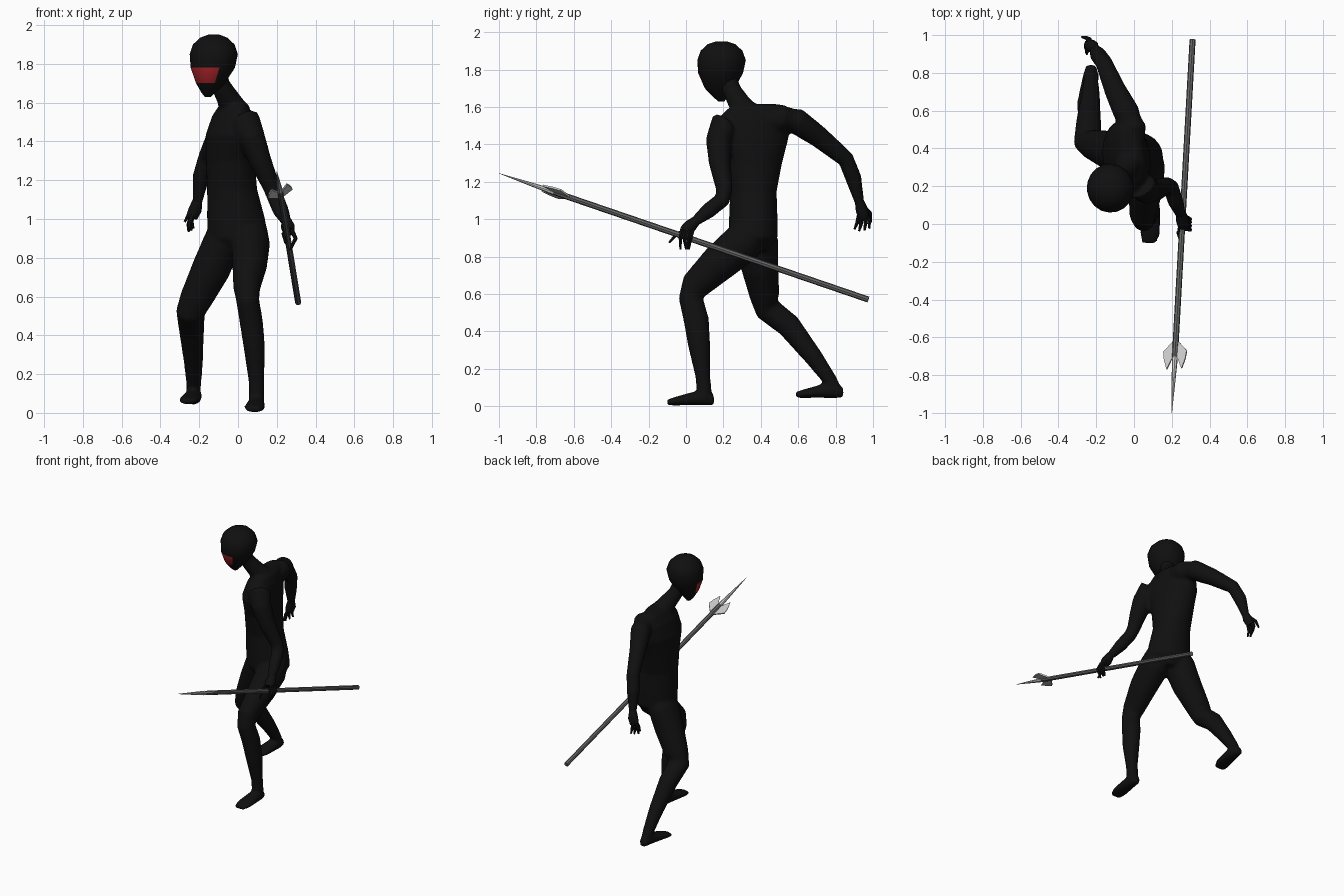
import bpy, bmesh, math
from mathutils import Vector, Matrix

X, Y, Z = Vector((1, 0, 0)), Vector((0, 1, 0)), Vector((0, 0, 1))


def material(name, rgb):
    m = bpy.data.materials.new(name)
    m.diffuse_color = (*rgb, 1)
    return m


BLACK = material("matte black", (0.005, 0.005, 0.005))
RED = material("red", (0.38, 0.017, 0.022))
SHAFT = material("dark grey", (0.13, 0.13, 0.13))
STEEL = material("light grey", (0.58, 0.58, 0.58))


def loft(bm, secs, n=None, sides=16, yaw=0):
    """Skin elliptical rings (x, y, z, a[, b]); n fixes the ring normal."""
    pts = [Vector(s[:3]) for s in secs]
    rings = []
    for i, s in enumerate(secs):
        t = n or (pts[min(i + 1, len(pts) - 1)] - pts[max(i - 1, 0)]).normalized()
        ref = Z if abs(t.y) > 0.85 else Y
        u = t.cross(ref).normalized()
        v = t.cross(u)
        a, b = s[3], s[-1]
        ring = []
        for k in range(sides):
            w = 2 * math.pi * k / sides
            off = u * (a * math.cos(w)) + v * (b * math.sin(w))
            off.rotate(Matrix.Rotation(math.radians(yaw), 3, t))
            ring.append(bm.verts.new(pts[i] + off))
        rings.append(ring)
    for r, q in zip(rings, rings[1:]):
        for k in range(sides):
            j = (k + 1) % sides
            bm.faces.new((r[k], r[j], q[j], q[k]))
    bm.faces.new(rings[0][::-1])
    bm.faces.new(rings[-1])


def finish(bm, name, *mats, smooth=40):
    bmesh.ops.recalc_face_normals(bm, faces=bm.faces[:])
    me = bpy.data.meshes.new(name)
    bm.to_mesh(me)
    bm.free()
    ob = bpy.data.objects.new(name, me)
    bpy.context.collection.objects.link(ob)
    for m in mats:
        me.materials.append(m)
    if smooth:
        bpy.ops.object.select_all(action='DESELECT')
        ob.select_set(True)
        bpy.context.view_layer.objects.active = ob
        bpy.ops.object.shade_smooth_by_angle(angle=math.radians(smooth))
    return ob


# body: torso, neck, arms, legs and feet, fused into one skin
bm = bmesh.new()
loft(bm, [(0, .36, .83, .09, .08), (0, .36, .90, .155, .13), (-.01, .36, 1.0, .15, .13),
          (-.03, .36, 1.15, .13, .125)], Z, 24)
loft(bm, [(-.02, .36, 1.0, .13, .12), (-.03, .36, 1.15, .13, .125), (-.04, .36, 1.3, .125, .155),
          (-.04, .35, 1.43, .125, .20), (-.03, .36, 1.53, .10, .20),
          (-.02, .38, 1.59, .07, .16), (-.02, .39, 1.615, .04, .11)], Z, 24, 10)
loft(bm, [(-.02, .33, 1.55, .08), (-.05, .285, 1.62, .06), (-.09, .245, 1.69, .05),
          (-.11, .22, 1.76, .05)])
# spear arm, trailing arm
loft(bm, [(.0, .27, 1.5, .06), (.04, .20, 1.5, .08), (.07, .175, 1.42, .07), (.115, .18, 1.3, .058),
          (.175, .205, 1.16, .045), (.195, .195, 1.105, .043), (.22, .12, 1.045, .042),
          (.25, .045, .985, .027)])
loft(bm, [(.0, .44, 1.53, .06), (-.01, .51, 1.54, .075), (-.04, .59, 1.525, .07),
          (-.10, .71, 1.44, .058), (-.16, .855, 1.32, .045), (-.19, .895, 1.22, .044),
          (-.21, .93, 1.08, .025)])
# front leg, back leg
loft(bm, [(.06, .36, .95, .09), (.065, .30, .87, .10, .11), (.06, .17, .76, .09, .10),
          (.045, .05, .645, .07, .08), (.05, .025, .58, .06, .065), (.07, .055, .46, .06, .068),
          (.085, .07, .33, .055, .06), (.095, .09, .16, .04), (.095, .10, .05, .04)])
loft(bm, [(-.06, .37, .97, .08), (-.08, .38, .88, .10, .115), (-.14, .395, .74, .10, .10),
          (-.215, .42, .59, .085, .08), (-.245, .435, .52, .075, .07), (-.24, .55, .43, .065),
          (-.23, .68, .265, .05), (-.228, .77, .14, .038), (-.228, .80, .08, .035)])
foot = [(.0, .05, .03, .025, .028), (0, .0, .045, .042, .044), (-.005, -.08, .036, .05, .034),
        (-.01, -.15, .026, .055, .024), (-.015, -.20, .018, .04, .016)]
for fx, fy, fz, turn in ((.095, .10, .002, 0), (-.228, .79, .042, 1.2)):
    loft(bm, [(fx + x * (1 + turn), fy + y * (1 + .02 * turn), fz + z, a, b)
              for x, y, z, a, b in foot], -Y)
body = finish(bm, "body", BLACK, smooth=0)
rm = body.modifiers.new("fuse", 'REMESH')
rm.mode, rm.voxel_size, rm.use_smooth_shade = 'VOXEL', 0.011, True
sm = body.modifiers.new("soften", 'SMOOTH')
sm.factor, sm.iterations = 0.5, 5

# head with a red lower-face band
bm = bmesh.new()
loft(bm, [(-.155, .19, 1.628, .015), (-.153, .183, 1.65, .035), (-.142, .18, 1.70, .075, .08),
          (-.13, .185, 1.78, .115, .12), (-.125, .19, 1.85, .125, .13), (-.125, .19, 1.90, .108, .112),
          (-.125, .19, 1.935, .07, .075), (-.125, .19, 1.95, .03, .03)], Z, 18, 7)
look = Vector((-.68, -.73, 0))
for f in bm.faces:
    c = f.calc_center_median()
    out = Vector((c.x + .136, c.y - .182, 0))
    if 1.70 < c.z < 1.78 and out.normalized().dot(look) > .5:
        f.material_index = 1
finish(bm, "head", BLACK, RED)


# hands: a palm and five bent fingers
def hand(name, palm, fingers):
    bm = bmesh.new()
    loft(bm, palm, sides=10)
    for path in fingers:
        loft(bm, [(*p, r) for p, r in zip(path, (.013, .011, .006))], sides=6)
    finish(bm, name, BLACK)


hand("trailing_hand",
     [(-.207, .925, 1.10, .024), (-.22, .94, 1.05, .034), (-.238, .95, 1.01, .03)],
     [[(-.235, .925, 1.02), (-.25, .915, .98), (-.25, .90, .945)],
      [(-.238, .94, 1.02), (-.255, .935, .97), (-.255, .925, .935)],
      [(-.24, .955, 1.02), (-.25, .96, .975), (-.24, .955, .94)],
      [(-.235, .965, 1.03), (-.24, .98, .985), (-.23, .98, .95)],
      [(-.225, .955, 1.06), (-.25, .985, 1.03), (-.275, .99, .985)]])
hand("spear_hand",
     [(.25, .055, .993, .026), (.257, .02, .96, .036), (.26, -.01, .935, .03)],
     [[(.275, y, .945), (.297, y - .01, .90), (.27, y - .01 + d, .84)]
      for y, d in ((-.02, .0), (.0, .01), (.02, .0), (.035, -.01))]
     + [[(.24, .0, .945), (.235, -.045, .925), (.245, -.09, .875)]])

# spear: shaft, point and two barbs
tip, butt = Vector((.20, -1.0, 1.245)), Vector((.31, .975, .57))
axis = (butt - tip).normalized()
length = (butt - tip).length
wide = X - axis * X.dot(axis)
wide.normalize()
wide.rotate(Matrix.Rotation(math.radians(20), 3, axis))
if wide.z < 0:
    wide.rotate(Matrix.Rotation(math.radians(-40), 3, axis))
flat = axis.cross(wide)


def rod(name, mat, stations, sides):
    bm = bmesh.new()
    loft(bm, [(*(tip + axis * s), r) for s, r in stations], axis, sides)
    finish(bm, name, mat, smooth=30)


rod("spear_shaft", SHAFT, [(.30, .014), (.36, .016), (length, .016)], 8)
rod("spear_point", STEEL, [(0, .001), (.16, .009), (.31, .016)], 8)

bm = bmesh.new()
barb = [(.405, .0), (.395, .02), (.345, .066), (.30, .06), (.245, .042), (.30, .018), (.31, .0)]
for side in (-1, 1):
    f = bm.faces.new([bm.verts.new(tip + axis * s + wide * (side * w) - flat * .005) for s, w in barb])
    new = bmesh.ops.extrude_face_region(bm, geom=[f])["geom"]
    bmesh.ops.translate(bm, vec=flat * .01, verts=[v for v in new if isinstance(v, bmesh.types.BMVert)])
finish(bm, "spear_barbs", STEEL, smooth=0)
